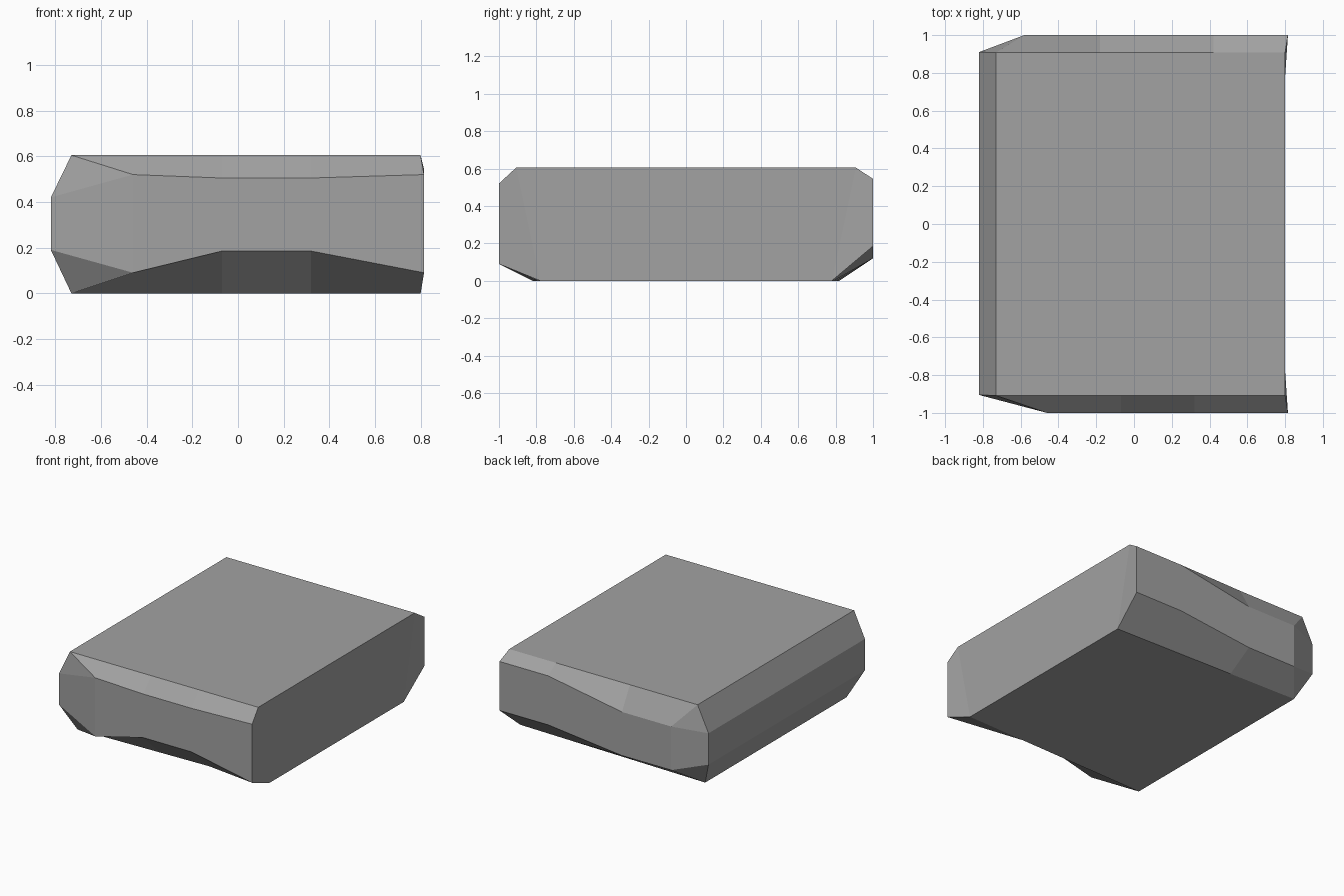
import bpy
import bmesh

cube = bpy.data.objects.get("Cube")
if cube:
    bpy.data.objects.remove(cube, do_unlink=True)

# Single matte grey
grey = bpy.data.materials.new("stone_grey")
grey.use_nodes = True
colour = (0.36, 0.36, 0.36, 1)
grey.diffuse_color = colour
grey.node_tree.nodes["Principled BSDF"].inputs["Base Color"].default_value = colour

HEIGHT = 0.605
LEFT, RIGHT = -0.73, 0.80      # extent of the flat top and bottom

# Stations along each end wall: x, depth, lower edge z, upper edge z
FRONT = [(-0.82, 0.905, 0.19, 0.42), (-0.46, 1, 0.09, 0.52), (-0.07, 1, 0.185, 0.505),
         (0.32, 1, 0.185, 0.505), (0.815, 1, 0.09, 0.52)]
BACK = [(-0.82, 0.91, 0.19, 0.42), (-0.58, 1, 0.12, 0.44), (-0.18, 1, 0.12, 0.44),
        (0.42, 1, 0.185, 0.545), (0.815, 1, 0.185, 0.545)]


def wall_profile(bm, station, index, side):
    """Bottom, lower, upper and top points of one end wall section."""
    x, depth, low, high = station
    cap_x = LEFT if index < 2 else min(x, RIGHT)
    foot = 0.82 - 0.04 * (cap_x - LEFT) / (RIGHT - LEFT)
    points = [(cap_x, side * foot, 0), (x, side * depth, low),
              (x, side * depth, high), (cap_x, side * 0.908, HEIGHT)]
    return [bm.verts.new(p) for p in points]


bm = bmesh.new()
rings = []
for i, (f, b) in enumerate(zip(FRONT, BACK)):
    rings.append((wall_profile(bm, f, i, -1), wall_profile(bm, b, i, 1)))

# Loft the top, bottom and both end walls
for (f0, b0), (f1, b1) in zip(rings, rings[1:]):
    loop0, loop1 = f0 + b0[::-1], f1 + b1[::-1]
    for k in range(8):
        n = (k + 1) % 8
        bm.faces.new((loop0[k], loop0[n], loop1[n], loop1[k]))

# Bevelled left-hand flank
f, b = rings[0]
for k in range(3):
    bm.faces.new((f[k], f[k + 1], b[k + 1], b[k]))

# Flat cut flank, with slightly flared corners
f, b = rings[-1]
bm.faces.new(f)
bm.faces.new(b)
bm.faces.new((f[0], f[3], b[3], b[0]))

# Weld the shared corners and tidy
bmesh.ops.remove_doubles(bm, verts=bm.verts[:], dist=0.0005)
bmesh.ops.recalc_face_normals(bm, faces=bm.faces[:])
mesh = bpy.data.meshes.new("chamfered_slab")
bm.to_mesh(mesh)
bm.free()
mesh.materials.append(grey)
slab = bpy.data.objects.new("chamfered_slab", mesh)
bpy.context.collection.objects.link(slab)
